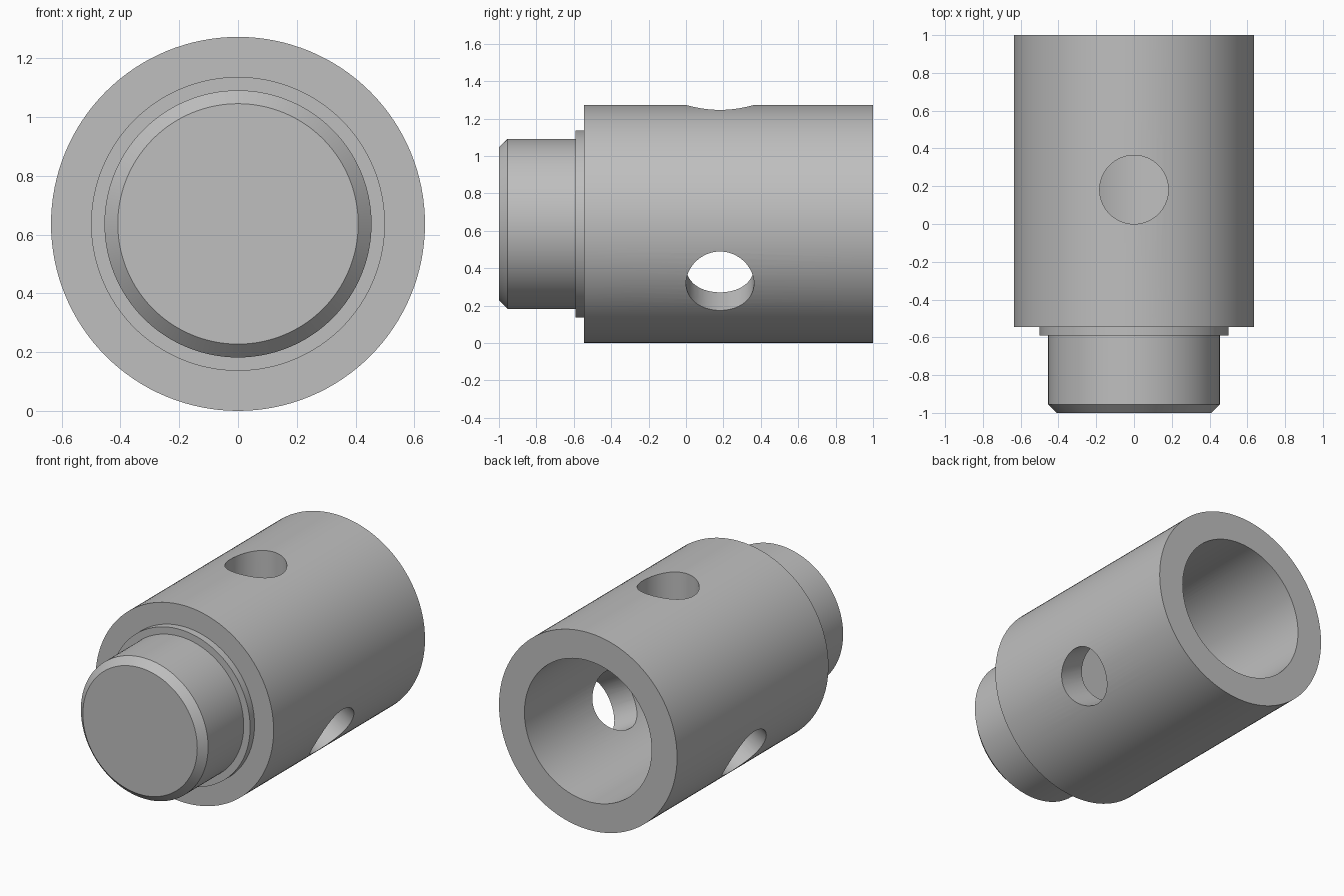
import bpy
import bmesh
from math import radians, tau
from mathutils import Matrix, Vector

default = bpy.data.objects.get("Cube")
if default:
    bpy.data.objects.remove(default, do_unlink=True)

U = 2 / 44            # one design unit; the part is 44 units long
AXIS_Z = 14 * U       # height of the centre line
HOLE_Y = 4 * U        # position of the cross holes

grey = bpy.data.materials.new("plain grey")
grey.use_nodes = True
colour = (0.52, 0.52, 0.52, 1)
grey.diffuse_color = colour
grey.node_tree.nodes["Principled BSDF"].inputs["Base Color"].default_value = colour


def add_object(name, bm):
    bmesh.ops.recalc_face_normals(bm, faces=bm.faces)
    mesh = bpy.data.meshes.new(name)
    bm.to_mesh(mesh)
    bm.free()
    mesh.materials.append(grey)
    obj = bpy.data.objects.new(name, mesh)
    bpy.context.collection.objects.link(obj)
    return obj


# Turned body: (radius, distance from front) from plug tip to bore floor
profile = [(0, 0), (9, 0), (10, 1), (10, 9), (11, 9), (11, 10),
           (14, 10), (14, 44), (10, 44), (10, 16), (0, 16)]
bm = bmesh.new()
verts = [bm.verts.new((r * U, d * U - 1, AXIS_Z)) for r, d in profile]
edges = [bm.edges.new(pair) for pair in zip(verts, verts[1:])]
bmesh.ops.spin(bm, geom=verts + edges, cent=(0, 0, AXIS_Z), axis=(0, 1, 0),
               angle=tau, steps=128, use_merge=False)
bmesh.ops.remove_doubles(bm, verts=bm.verts, dist=1e-5)
body = add_object("socket_body", bm)

# Three radial cross holes, evenly spaced, one on top
bm = bmesh.new()
for angle in (0, 120, 240):
    place = (Matrix.Translation(Vector((0, HOLE_Y, AXIS_Z)))
             @ Matrix.Rotation(radians(angle), 4, 'Y')
             @ Matrix.Translation(Vector((0, 0, 12.5 * U))))
    bmesh.ops.create_cone(bm, cap_ends=True, segments=64, radius1=4 * U,
                          radius2=4 * U, depth=9 * U, matrix=place)
cutter = add_object("hole_cutter", bm)
cutter.hide_render = True

cut = body.modifiers.new("cross holes", 'BOOLEAN')
cut.operation = 'DIFFERENCE'
cut.solver = 'EXACT'
cut.object = cutter

bpy.ops.object.select_all(action='DESELECT')
body.select_set(True)
bpy.context.view_layer.objects.active = body
bpy.ops.object.modifier_apply(modifier=cut.name)
bpy.data.objects.remove(cutter, do_unlink=True)
bpy.ops.object.shade_smooth_by_angle(angle=radians(30))
